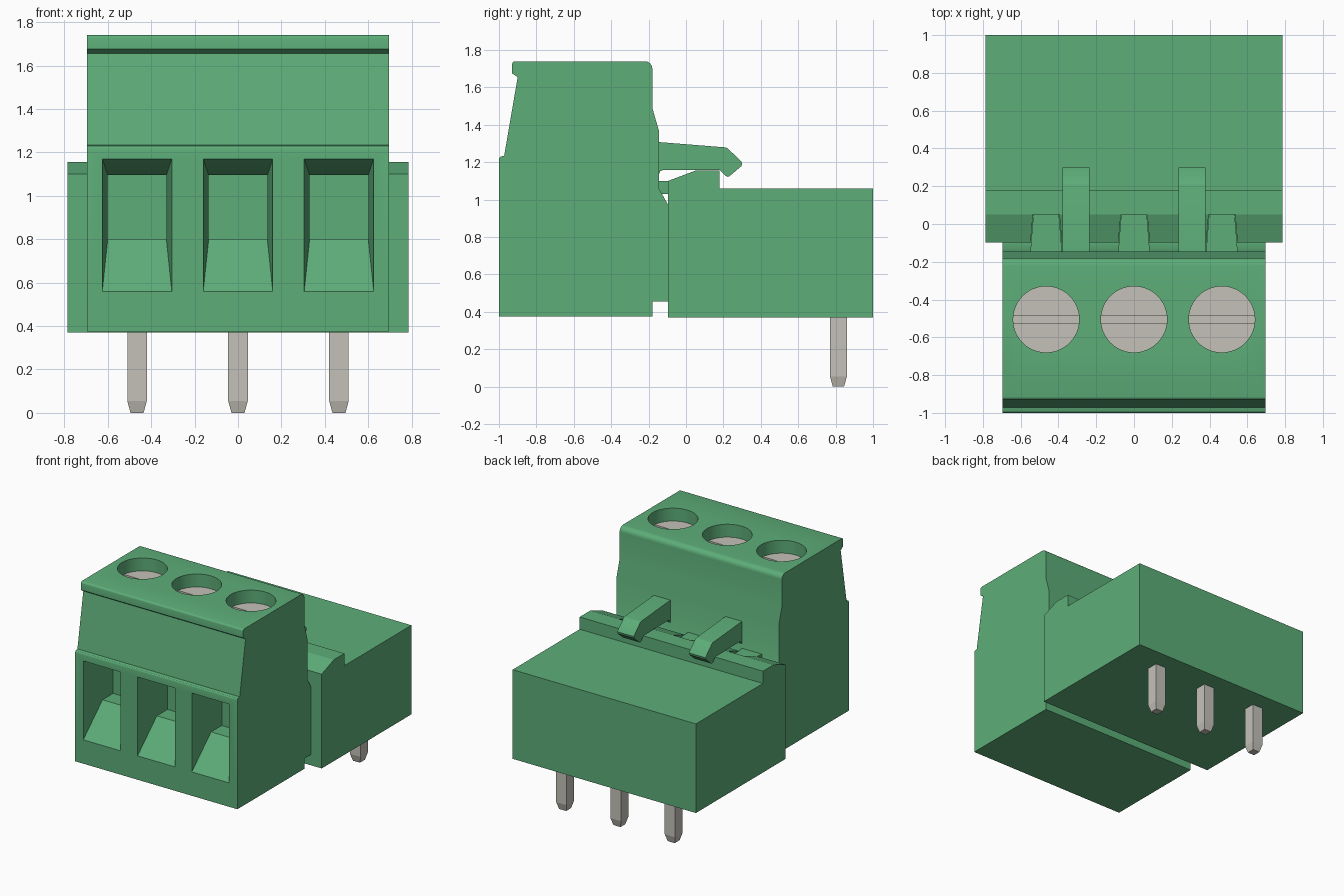
import bpy, bmesh, math
from mathutils import Matrix

if "Cube" in bpy.data.objects:
    bpy.data.objects.remove(bpy.data.objects["Cube"])


def material(name, rgb):
    mat = bpy.data.materials.new(name)
    mat.use_nodes = True
    mat.diffuse_color = (*rgb, 1)
    mat.node_tree.nodes["Principled BSDF"].inputs["Base Color"].default_value = (*rgb, 1)
    return mat


GREEN = material("green plastic", (0.11, 0.42, 0.19))
METAL = material("tinned metal", (0.55, 0.535, 0.48))
POLES = (-0.465, 0, 0.465)


def finish(name, bm, mat):
    bmesh.ops.recalc_face_normals(bm, faces=bm.faces)
    mesh = bpy.data.meshes.new(name)
    bm.to_mesh(mesh)
    bm.free()
    mesh.materials.append(mat)
    obj = bpy.data.objects.new(name, mesh)
    bpy.context.collection.objects.link(obj)
    return obj


def loft(name, rings, mat=GREEN):
    """Skin a row of matching closed rings and cap both ends."""
    bm = bmesh.new()
    rows = [[bm.verts.new(p) for p in ring] for ring in rings]
    n = len(rows[0])
    for a, b in zip(rows, rows[1:]):
        for i in range(n):
            j = (i + 1) % n
            bm.faces.new((a[i], a[j], b[j], b[i]))
    bm.faces.new(rows[0])
    bm.faces.new(rows[-1])
    return finish(name, bm, mat)


def extrude(name, profile, x0, x1):
    """Extrude a side profile of (y, z) points along x."""
    return loft(name, [[(x, y, z) for y, z in profile] for x in (x0, x1)])


def box_ring(x, half, y, low, high):
    return [(x - half, y, low), (x + half, y, low), (x + half, y, high), (x - half, y, high)]


def square(x, y, z, half):
    return [(x + sx * half, y + sy * half, z) for sx, sy in ((-1, -1), (1, -1), (1, 1), (-1, 1))]


def cylinder(name, x, y, low, high, radius, mat=GREEN):
    bm = bmesh.new()
    bmesh.ops.create_cone(bm, cap_ends=True, segments=48, radius1=radius, radius2=radius,
                          depth=high - low, matrix=Matrix.Translation((x, y, (low + high) / 2)))
    return finish(name, bm, mat)


def arc(cy, cz, r, start, end, steps=6):
    angles = [math.radians(start + (end - start) * i / steps) for i in range(steps + 1)]
    return [(cy + r * math.cos(a), cz + r * math.sin(a)) for a in angles]


def cut(obj, cutters):
    bpy.context.view_layer.objects.active = obj
    for cutter in cutters:
        mod = obj.modifiers.new("cut", "BOOLEAN")
        mod.operation, mod.solver, mod.object = "DIFFERENCE", "EXACT", cutter
        bpy.ops.object.modifier_apply(modifier=mod.name)
        bpy.data.objects.remove(cutter)


def smooth(obj):
    bpy.ops.object.select_all(action="DESELECT")
    obj.select_set(True)
    bpy.context.view_layer.objects.active = obj
    bpy.ops.object.shade_smooth_by_angle(angle=math.radians(30))


# Plug housing with wire funnels in front and screw wells on top
plug_profile = ([(-1, 0.375), (-0.18, 0.375), (-0.18, 0.455), (-0.05, 0.455), (-0.05, 0.9),
                 (-0.1, 0.98), (-0.145, 1.06), (-0.145, 1.37), (-0.18, 1.49)]
                + arc(-0.22, 1.7, 0.04, 0, 90) + arc(-0.915, 1.725, 0.015, 90, 180, 3)
                + [(-0.93, 1.675), (-0.9, 1.655), (-0.972, 1.235)]
                + arc(-0.985, 1.217, 0.015, 90, 180, 3))
plug = extrude("plug_housing", plug_profile, -0.695, 0.695)
cutters = []
for x in POLES:
    cutters.append(loft("funnel_cutter", [box_ring(x, 0.1625, -1.02, 0.536, 1.1775),
                                          box_ring(x, 0.135, -0.8, 0.8, 1.095),
                                          box_ring(x, 0.135, -0.67, 0.8, 1.095)]))
    cutters.append(cylinder("well_cutter", x, -0.505, 1.58, 1.8, 0.175))
cut(plug, cutters)
smooth(plug)

# Slotted clamping screws
for x in POLES:
    screw = cylinder("clamp_screw", x, -0.505, 1.55, 1.64, 0.176, METAL)
    slot = loft("slot_cutter", [box_ring(x, 0.3, y, 1.605, 1.7) for y in (-0.525, -0.485)], METAL)
    cut(screw, [slot])
    smooth(screw)

# Header body with a raised, front-sloped locking ridge
header = extrude("header_body", [(-0.097, 0.37), (1, 0.37), (1, 1.06), (0.18, 1.06),
                                 (0.18, 1.155), (0.05, 1.155), (-0.097, 1.1)], -0.785, 0.785)
cut(header, [loft("notch_cutter", [box_ring(x, 0.087, -0.15, 1.08, 1.2),
                                   box_ring(x, 0.07, 0.05, 1.08, 1.2)]) for x in POLES])

# Coding keys that sit in the ridge notches
for x in POLES:
    loft("coding_key", [box_ring(x, 0.085, -0.16, 1.03, 1.1),
                        box_ring(x, 0.068, 0.049, 1.03, 1.1)])

# Latch arms hooking over the ridge
latch_profile = ([(-0.16, 1.308), (-0.145, 1.308)] + arc(0.205, 1.25, 0.03, 85, 48, 3)
                 + [(0.295, 1.205), (0.3, 1.195), (0.297, 1.18)]
                 + [(0.232, 1.125), (0.222, 1.122), (0.212, 1.127), (0.18, 1.16),
                    (-0.12, 1.16), (-0.138, 1.152), (-0.145, 1.135), (-0.16, 1.135)])
for x in (-0.307, 0.307):
    smooth(extrude("latch_arm", latch_profile, x - 0.071, x + 0.071))

# Solder pins with tapered tips
for x in POLES:
    loft("solder_pin", [square(x, 0.815, z, half)
                        for z, half in ((0, 0.03), (0.055, 0.045), (0.4, 0.045))], METAL)
